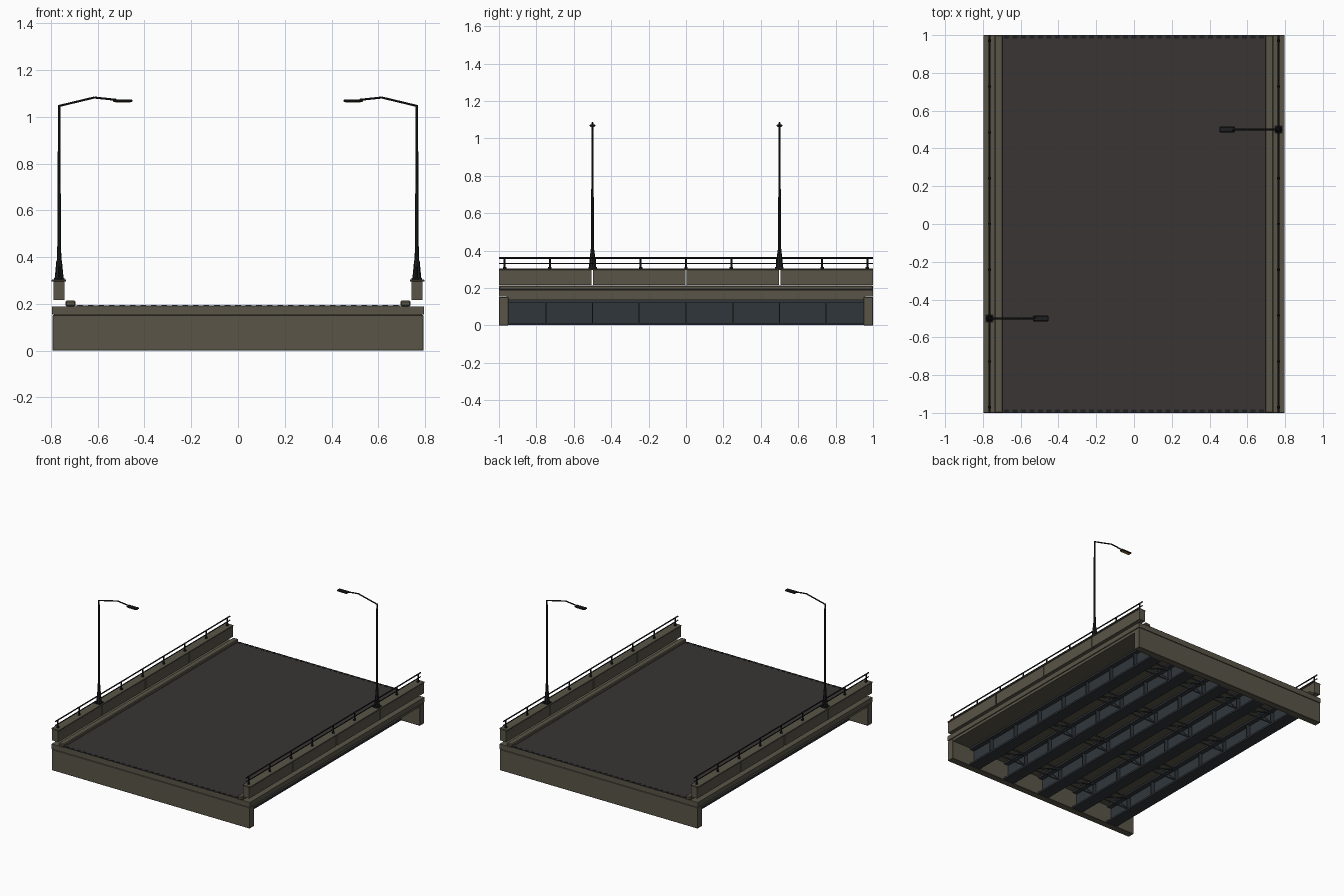
import bpy, bmesh
from mathutils import Vector, Matrix

if "Cube" in bpy.data.objects:
    bpy.data.objects.remove(bpy.data.objects["Cube"])


def material(name, rgb):
    m = bpy.data.materials.new(name)
    m.diffuse_color = (*rgb, 1)
    m.use_nodes = True
    m.node_tree.nodes["Principled BSDF"].inputs["Base Color"].default_value = m.diffuse_color
    return m


CONCRETE = material("concrete", (0.10, 0.09, 0.065))
ASPHALT = material("asphalt", (0.04, 0.036, 0.033))
STEEL = material("steel", (0.03, 0.037, 0.045))
IRON = material("dark_iron", (0.012, 0.013, 0.014))
AMBER = material("lamp_lens", (0.5, 0.22, 0.05))


def box(bm, x0, x1, y0, y1, z0, z1):
    mat = Matrix.Translation(((x0 + x1) / 2, (y0 + y1) / 2, (z0 + z1) / 2))
    mat = mat @ Matrix.Diagonal((x1 - x0, y1 - y0, z1 - z0, 1))
    bmesh.ops.create_cube(bm, size=1, matrix=mat)


def rod(bm, a, b, r0, r1=None, sides=8):
    a, b = Vector(a), Vector(b)
    d = b - a
    mat = Matrix.Translation((a + b) / 2) @ d.to_track_quat('Z', 'Y').to_matrix().to_4x4()
    bmesh.ops.create_cone(bm, cap_ends=True, segments=sides, radius1=r0,
                          radius2=r0 if r1 is None else r1, depth=d.length, matrix=mat)


def finish(bm, name, mat, bevel=0, smooth=False):
    me = bpy.data.meshes.new(name)
    bm.to_mesh(me)
    bm.free()
    me.materials.append(mat)
    ob = bpy.data.objects.new(name, me)
    bpy.context.collection.objects.link(ob)
    if bevel:
        mod = ob.modifiers.new("bevel", 'BEVEL')
        mod.width, mod.segments = bevel, 1
    if smooth:
        bpy.ops.object.select_all(action='DESELECT')
        ob.select_set(True)
        bpy.context.view_layer.objects.active = ob
        bpy.ops.object.shade_smooth_by_angle()
    return ob


# Deck slab with a slightly inset soffit
bm = bmesh.new()
box(bm, -0.795, 0.795, -1, 1, 0.155, 0.19)
box(bm, -0.788, 0.788, -0.96, 0.96, 0.135, 0.155)
finish(bm, "deck_slab", CONCRETE)

# End walls
bm = bmesh.new()
for y in (-1, 0.95):
    box(bm, -0.793, 0.793, y, y + 0.05, 0, 0.152)
finish(bm, "end_walls", CONCRETE, 0.002)

# Road surface
bm = bmesh.new()
box(bm, -0.695, 0.695, -1, 1, 0.188, 0.194)
finish(bm, "road_surface", ASPHALT)

# Toothed expansion joints at both ends
bm = bmesh.new()
for s in (-1, 1):
    for i in range(31):
        x = -0.675 + i * 0.045
        box(bm, x - 0.012, x + 0.012, s * 0.99 - 0.008, s * 0.99 + 0.008, 0.192, 0.196)
finish(bm, "expansion_joint_teeth", IRON)

# Plate girders: flanges, web and stiffeners
GIRDERS = [-0.6, -0.3, 0, 0.3, 0.6]
bm = bmesh.new()
for x in GIRDERS:
    box(bm, x - 0.045, x + 0.045, -0.95, 0.95, 0.002, 0.014)
    box(bm, x - 0.04, x + 0.04, -0.95, 0.95, 0.123, 0.136)
    box(bm, x - 0.005, x + 0.005, -0.95, 0.95, 0.014, 0.123)
    for k in range(-3, 4):
        box(bm, x - 0.034, x + 0.034, k * 0.25 - 0.003, k * 0.25 + 0.003, 0.014, 0.123)
finish(bm, "girders", STEEL)

# Cross frames between neighbouring girders
bm = bmesh.new()
for xa, xb in zip(GIRDERS, GIRDERS[1:]):
    a, b = xa + 0.01, xb - 0.01
    for y in (-0.75, -0.25, 0.25, 0.75):
        for za, zb in ((0.025, 0.025), (0.112, 0.112), (0.025, 0.112), (0.112, 0.025)):
            rod(bm, (a, y, za), (b, y, zb), 0.006, sides=4)
finish(bm, "cross_frames", STEEL)

for s, side in ((-1, "left"), (1, "right")):
    def sbox(bm, x0, x1, *rest):
        box(bm, min(s * x0, s * x1), max(s * x0, s * x1), *rest)

    # Kerb
    bm = bmesh.new()
    sbox(bm, 0.695, 0.738, -1, 1, 0.19, 0.214)
    finish(bm, side + "_kerb", CONCRETE, 0.005)

    # Parapet in four lengths with open joints
    bm = bmesh.new()
    for i in range(4):
        y = -1 + i * 0.5
        sbox(bm, 0.742, 0.79, y + (0.004 if i else 0), y + (0.496 if i < 3 else 0.5), 0.217, 0.297)
    finish(bm, side + "_parapet", CONCRETE)

    # Parapet coping
    bm = bmesh.new()
    sbox(bm, 0.735, 0.798, -1, 1, 0.296, 0.304)
    finish(bm, side + "_coping", CONCRETE, 0.002)

    # Railing posts and rails
    bm = bmesh.new()
    X = s * 0.765
    for i in range(9):
        y = -0.97 + i * 0.2425
        rod(bm, (X, y, 0.303), (X, y, 0.36), 0.005)
        rod(bm, (X, y, 0.303), (X, y, 0.312), 0.009)
    for z, r in ((0.36, 0.0045), (0.331, 0.0035)):
        rod(bm, (X, -1, z), (X, 1, z), r)
    finish(bm, side + "_railing", IRON, smooth=True)

    # Street lamp: stepped base, tapered pole, bent arm
    Y = s * 0.5
    bm = bmesh.new()
    sbox(bm, 0.743, 0.787, Y - 0.022, Y + 0.022, 0.303, 0.311)
    rod(bm, (X, Y, 0.31), (X, Y, 0.385), 0.019, 0.012)
    rod(bm, (X, Y, 0.385), (X, Y, 0.45), 0.010, 0.008)
    rod(bm, (X, Y, 0.44), (X, Y, 1.05), 0.008, 0.005)
    path = [(X, Y, 1.047), (s * 0.615, Y, 1.083), (s * 0.52, Y, 1.073)]
    for a, b in zip(path, path[1:]):
        rod(bm, a, b, 0.0045)
    finish(bm, side + "_lamp_post", IRON, smooth=True)

    # Lamp head and lens
    bm = bmesh.new()
    sbox(bm, 0.452, 0.535, Y - 0.015, Y + 0.015, 1.063, 1.075)
    finish(bm, side + "_lamp_head", IRON, 0.004)
    bm = bmesh.new()
    sbox(bm, 0.46, 0.525, Y - 0.01, Y + 0.01, 1.061, 1.064)
    finish(bm, side + "_lamp_lens", AMBER)
